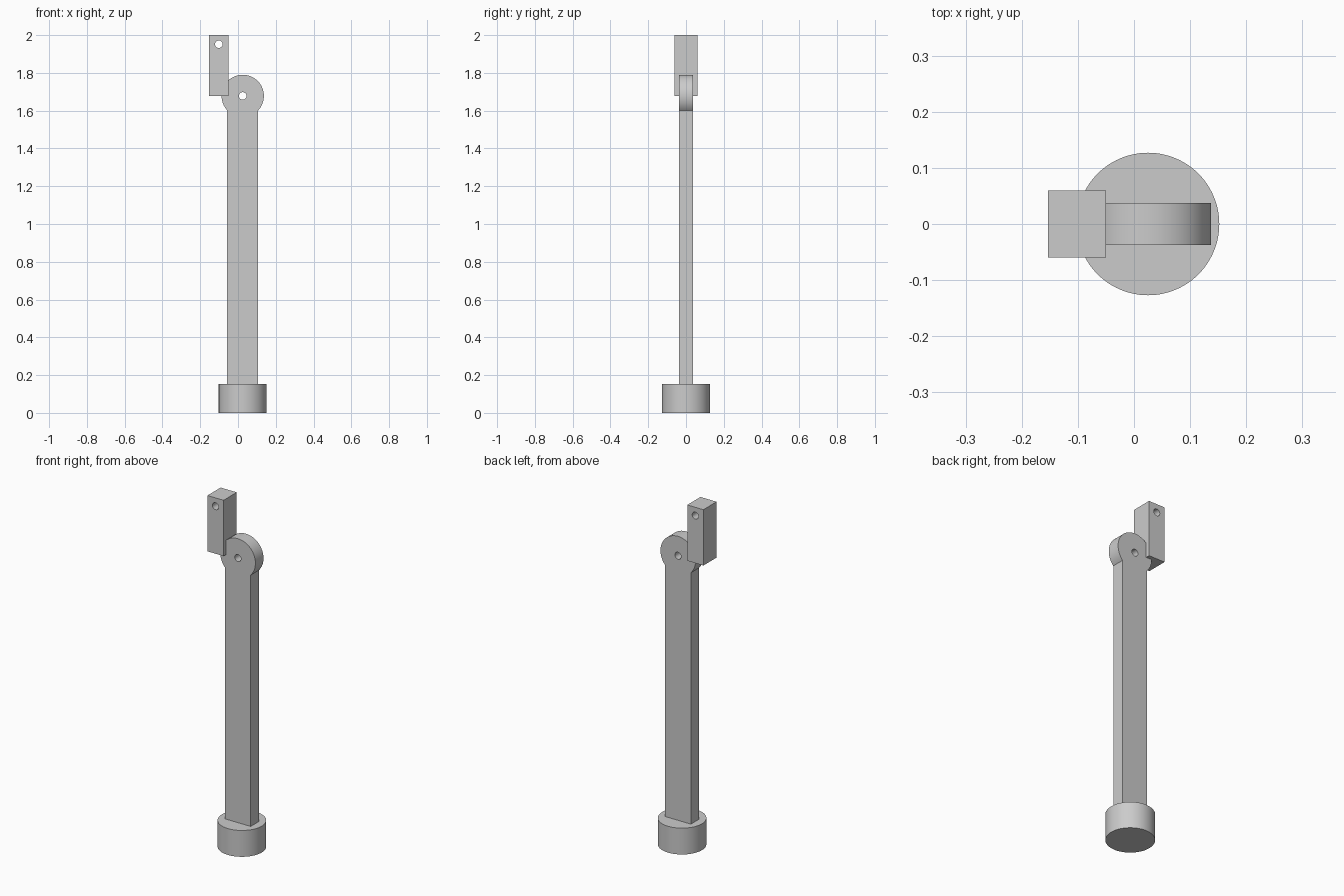
import bpy, bmesh
from math import acos, cos, sin, pi, radians
from mathutils import Matrix

if "Cube" in bpy.data.objects:
    bpy.data.objects.remove(bpy.data.objects["Cube"], do_unlink=True)

grey = bpy.data.materials.new("light grey")
grey.use_nodes = True
grey.diffuse_color = (0.6, 0.6, 0.6, 1)
grey.node_tree.nodes["Principled BSDF"].inputs["Base Color"].default_value = (0.6, 0.6, 0.6, 1)


def arc(cx, cz, r, start, end, steps):
    """Points along an arc in the xz plane."""
    angles = [start + (end - start) * i / steps for i in range(steps + 1)]
    return [(cx + r * cos(a), cz + r * sin(a)) for a in angles]


def circle(cx, cz, r, steps=48):
    return arc(cx, cz, r, 0, 2 * pi, steps)[:-1]


def finish(obj):
    obj.data.materials.clear()
    obj.data.materials.append(grey)
    bpy.ops.object.select_all(action="DESELECT")
    obj.select_set(True)
    bpy.context.view_layer.objects.active = obj
    bpy.ops.object.shade_smooth_by_angle(angle=radians(30))


def plate(name, loops, half_depth):
    """Fill an outline with holes in the xz plane and extrude it along y."""
    curve = bpy.data.curves.new(name, "CURVE")
    curve.dimensions = "2D"
    curve.fill_mode = "BOTH"
    curve.extrude = half_depth
    for loop in loops:
        spline = curve.splines.new("POLY")
        spline.points.add(len(loop) - 1)
        for point, (x, z) in zip(spline.points, loop):
            point.co = (x, z, 0, 1)
        spline.use_cyclic_u = True
    source = bpy.data.objects.new(name + " outline", curve)
    bpy.context.collection.objects.link(source)
    bpy.context.view_layer.update()
    evaluated = source.evaluated_get(bpy.context.evaluated_depsgraph_get())
    mesh = bpy.data.meshes.new_from_object(evaluated)
    bpy.data.objects.remove(source, do_unlink=True)
    bm = bmesh.new()
    bm.from_mesh(mesh)
    bm.transform(Matrix.Rotation(pi / 2, 4, "X"))
    bmesh.ops.remove_doubles(bm, verts=bm.verts, dist=0.0001)
    bmesh.ops.recalc_face_normals(bm, faces=bm.faces)
    bm.to_mesh(mesh)
    bm.free()
    obj = bpy.data.objects.new(name, mesh)
    bpy.context.collection.objects.link(obj)
    finish(obj)


AXIS_X, PIVOT_Z = 0.025, 1.678
BASE_TOP = 0.152
HEAD_R, ARM_HALF, HOLE_R = 0.112, 0.082, 0.02

# Round base
bpy.ops.mesh.primitive_cylinder_add(vertices=96, radius=0.127, depth=BASE_TOP,
                                    location=(AXIS_X, 0, BASE_TOP / 2))
base = bpy.context.object
base.name = "base"
finish(base)

# Flat arm with a round head and a pivot hole
shoulder = acos(ARM_HALF / HEAD_R)
outline = [(AXIS_X - ARM_HALF, BASE_TOP - 0.005), (AXIS_X + ARM_HALF, BASE_TOP - 0.005)]
outline += arc(AXIS_X, PIVOT_Z, HEAD_R, -shoulder, pi + shoulder, 72)
plate("arm", [outline, circle(AXIS_X, PIVOT_Z, HOLE_R)], 0.037)

# Upright block beside the head, with a hole near its top
left, right = -0.153, -0.05
block = [(left, PIVOT_Z), (right, PIVOT_Z), (right, 2), (left, 2)]
plate("upper_block", [block, circle((left + right) / 2, 1.952, HOLE_R)], 0.06)
